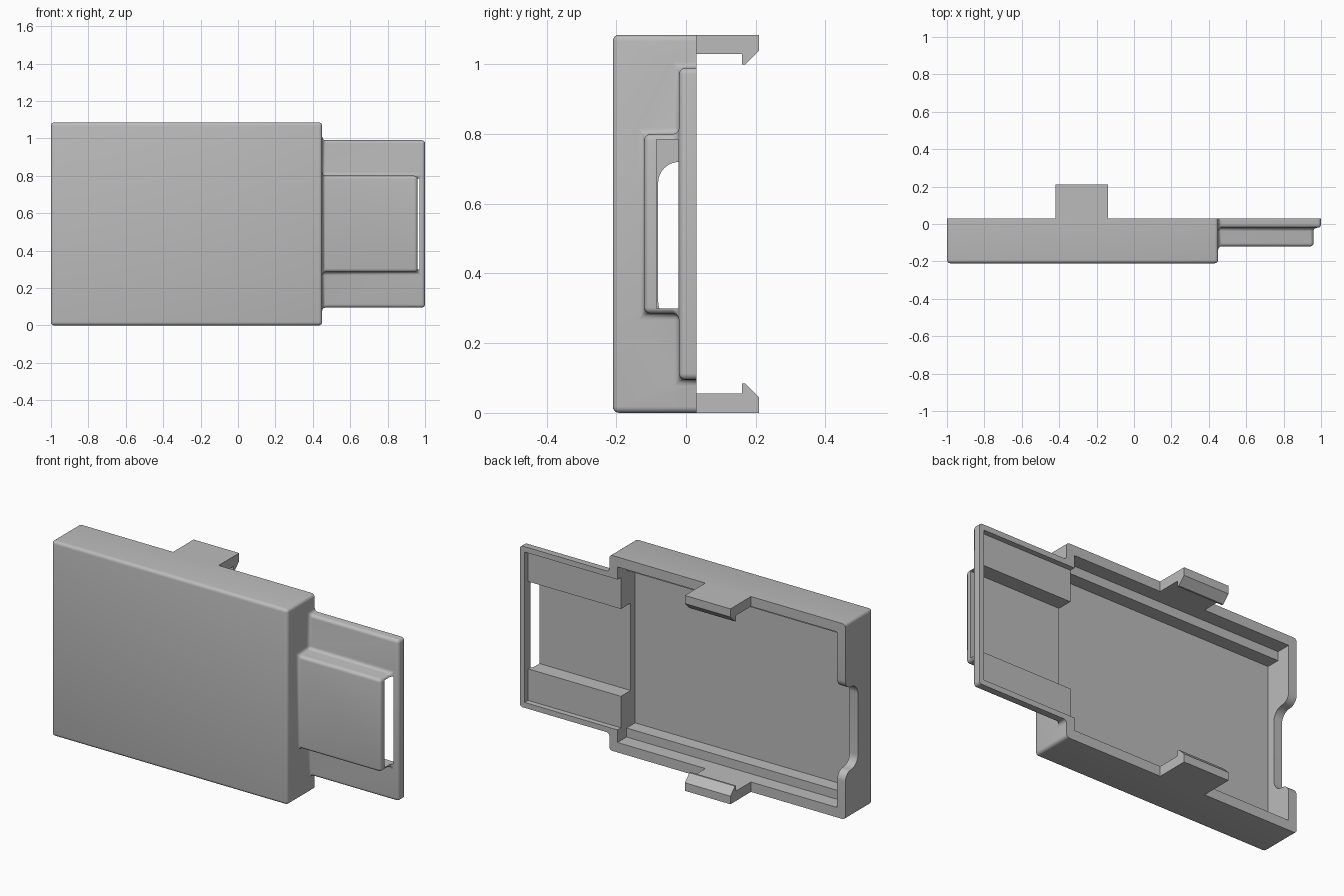
import bpy, bmesh, math

cube = bpy.data.objects.get("Cube")
if cube:
    bpy.data.objects.remove(cube, do_unlink=True)

grey = bpy.data.materials.new("plain_grey")
grey.use_nodes = True
COLOUR = (0.5, 0.5, 0.5, 1)
grey.diffuse_color = COLOUR
grey.node_tree.nodes["Principled BSDF"].inputs["Base Color"].default_value = COLOUR

BACK, HEIGHT = 0.03, 1.085
MID = HEIGHT / 2


def extrude_x(name, profile, x0, x1):
    """Solid from a (y, z) outline swept along x."""
    bm = bmesh.new()
    face = bm.faces.new([bm.verts.new((x0, y, z)) for y, z in profile])
    swept = bmesh.ops.extrude_face_region(bm, geom=[face])
    for v in swept["geom"]:
        if isinstance(v, bmesh.types.BMVert):
            v.co.x = x1
    bmesh.ops.recalc_face_normals(bm, faces=bm.faces)
    mesh = bpy.data.meshes.new(name)
    bm.to_mesh(mesh)
    bm.free()
    mesh.materials.append(grey)
    obj = bpy.data.objects.new(name, mesh)
    bpy.context.collection.objects.link(obj)
    return obj


def box(name, x0, x1, y0, y1, z0, z1):
    return extrude_x(name, [(y0, z0), (y1, z0), (y1, z1), (y0, z1)], x0, x1)


def combine(target, tool, operation):
    """Apply a boolean and discard the tool."""
    mod = target.modifiers.new("cut", "BOOLEAN")
    mod.object, mod.operation, mod.solver = tool, operation, "EXACT"
    bpy.context.view_layer.objects.active = target
    bpy.ops.object.modifier_apply(modifier=mod.name)
    bpy.data.objects.remove(tool, do_unlink=True)


# Outer shell: main case, side plate and raised channel
case = box("case", -1, 0.45, -0.21, BACK, 0, HEIGHT)
combine(case, box("side_plate", 0.3, 1, -0.02, BACK, 0.095, 0.99), "UNION")
combine(case, box("channel", 0.3, 0.96, -0.12, 0, 0.285, 0.8), "UNION")

# Round every edge except those on the open back
bm = bmesh.new()
bm.from_mesh(case.data)
bmesh.ops.remove_doubles(bm, verts=bm.verts, dist=0.0005)
bmesh.ops.dissolve_limit(bm, angle_limit=0.01, verts=bm.verts, edges=bm.edges)
edges = [e for e in bm.edges if any(v.co.y < BACK - 0.001 for v in e.verts)]
bmesh.ops.bevel(bm, geom=edges, offset=0.018, segments=4, profile=0.5,
                affect="EDGES", clamp_overlap=True)
bm.to_mesh(case.data)
bm.free()

# Hollows: wide upper tray, narrow tray between rails, plate recess, open channel
OPEN = BACK + 0.1
combine(case, box("tray", -0.95, 0.4, -0.05, OPEN, 0.055, HEIGHT - 0.055), "DIFFERENCE")
combine(case, box("deep_tray", -0.95, 0.4, -0.125, OPEN, 0.105, HEIGHT - 0.105), "DIFFERENCE")
combine(case, box("plate_recess", 0.3, 0.97, 0, OPEN, 0.125, 0.96), "DIFFERENCE")
combine(case, box("channel_hollow", 0.3, 0.97, -0.085, OPEN, 0.3, 0.785), "DIFFERENCE")


# Rounded finger notch in the end wall
def arc(cy, cz, r, start, end, steps=8):
    angles = [math.radians(start + (end - start) * i / steps) for i in range(steps + 1)]
    return [(cy + r * math.cos(a), cz + r * math.sin(a)) for a in angles]


half, centre = 0.23, 0.49
side = [(OPEN, half + 0.05)] + arc(-0.02, half + 0.05, 0.05, 0, -90)
side += arc(-0.02, half - 0.06, 0.06, 90, 180)[1:]
outline = [(y, centre + z) for y, z in side] + [(y, centre - z) for y, z in reversed(side)]
combine(case, extrude_x("notch", outline, -1.1, -0.9), "DIFFERENCE")

# Hooked clips on the top and bottom walls
hook = [(BACK, 1.03), (0.16, 1.03), (0.16, 1.0), (0.17, 1.0),
        (0.21, 1.04), (0.21, HEIGHT), (BACK, HEIGHT)]
top_clip = extrude_x("top_clip", hook, -0.42, -0.14)
bottom_clip = extrude_x("bottom_clip", [(y, 2 * MID - z) for y, z in hook], -0.42, -0.14)

# Smooth the rounded edges, keep corners crisp
bpy.ops.object.select_all(action="DESELECT")
case.select_set(True)
bpy.context.view_layer.objects.active = case
bpy.ops.object.shade_smooth_by_angle(angle=math.radians(30))
